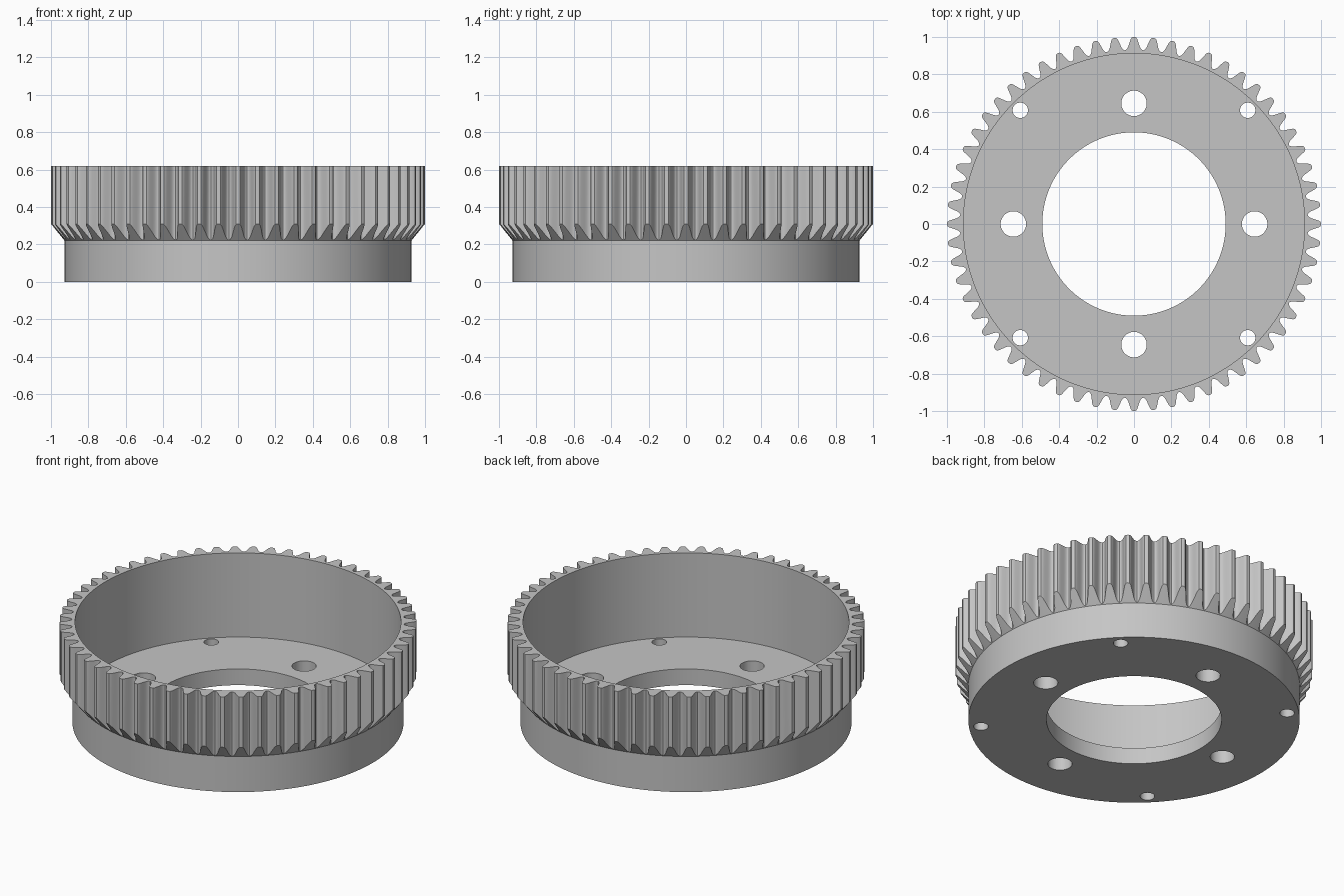
import bpy, bmesh
from math import pi, sin, cos, radians

if "Cube" in bpy.data.objects:
    bpy.data.objects.remove(bpy.data.objects["Cube"])

TEETH = 60
PITCH = 2 * pi / TEETH
TOP, FLOOR = 0.62, 0.10
BORE_R, CAVITY_R, BASE_R = 0.49, 0.912, 0.927
CHAMFER_LOW, CHAMFER_HIGH = 0.22, 0.31

steel = bpy.data.materials.new("plain_grey")
steel.use_nodes = True
grey = (0.56, 0.56, 0.56, 1)
steel.diffuse_color = grey
steel.node_tree.nodes["Principled BSDF"].inputs["Base Color"].default_value = grey

# Half tooth: (fraction of pitch from tooth centre, radius)
half = [(0, 1.0), (0.10, 0.998), (0.16, 0.991), (0.21, 0.978), (0.27, 0.961),
        (0.32, 0.947), (0.38, 0.937), (0.44, 0.932)]
tooth = [(-f, r) for f, r in reversed(half[1:])] + half + [(0.5, 0.930)]
outline = [((i + f) * PITCH, r) for i in range(TEETH) for f, r in tooth]

bm = bmesh.new()


def ring(z_of, radius=None):
    """A closed loop, either a circle or the tooth outline."""
    verts = []
    for a, r in outline:
        rad = radius or r
        verts.append(bm.verts.new((rad * sin(a), rad * cos(a), z_of(rad))))
    return verts


def level(z):
    return lambda r: z


def chamfer(r):
    return CHAMFER_LOW + (r - BASE_R) / (1 - BASE_R) * (CHAMFER_HIGH - CHAMFER_LOW)


# Cup with floor, bore, toothed rim and conical tooth ends
rings = [
    ring(level(0), BORE_R), ring(level(FLOOR), BORE_R),
    ring(level(FLOOR), CAVITY_R), ring(level(TOP), CAVITY_R),
    ring(level(TOP)), ring(chamfer),
    ring(level(CHAMFER_LOW), BASE_R), ring(level(0), BASE_R),
]
n = len(outline)
for k, a in enumerate(rings):
    b = rings[(k + 1) % len(rings)]
    for i in range(n):
        j = (i + 1) % n
        bm.faces.new((a[i], a[j], b[j], b[i]))
bmesh.ops.recalc_face_normals(bm, faces=bm.faces)
mesh = bpy.data.meshes.new("toothed_ring")
bm.to_mesh(mesh)
bm.free()
mesh.materials.append(steel)
gear = bpy.data.objects.new("toothed_ring", mesh)
bpy.context.collection.objects.link(gear)

# Holes through the floor: four large, four small between them
bm = bmesh.new()
for i in range(8):
    a = radians(45 * i)
    dist, rad = (0.86, 0.041) if i % 2 else (0.645, 0.068)
    made = bmesh.ops.create_cone(bm, cap_ends=True, segments=48,
                                 radius1=rad, radius2=rad, depth=0.3)
    bmesh.ops.translate(bm, verts=made["verts"],
                        vec=(dist * cos(a), dist * sin(a), 0.05))
cut_mesh = bpy.data.meshes.new("hole_cutter")
bm.to_mesh(cut_mesh)
bm.free()
cut_mesh.materials.append(steel)
cutter = bpy.data.objects.new("hole_cutter", cut_mesh)
bpy.context.collection.objects.link(cutter)
cutter.hide_render = True

mod = gear.modifiers.new("holes", "BOOLEAN")
mod.operation = "DIFFERENCE"
mod.solver = "EXACT"
mod.object = cutter
bpy.ops.object.select_all(action="DESELECT")
gear.select_set(True)
bpy.context.view_layer.objects.active = gear
bpy.ops.object.modifier_apply(modifier=mod.name)
bpy.data.objects.remove(cutter)
bpy.ops.object.shade_smooth_by_angle(angle=radians(32))
